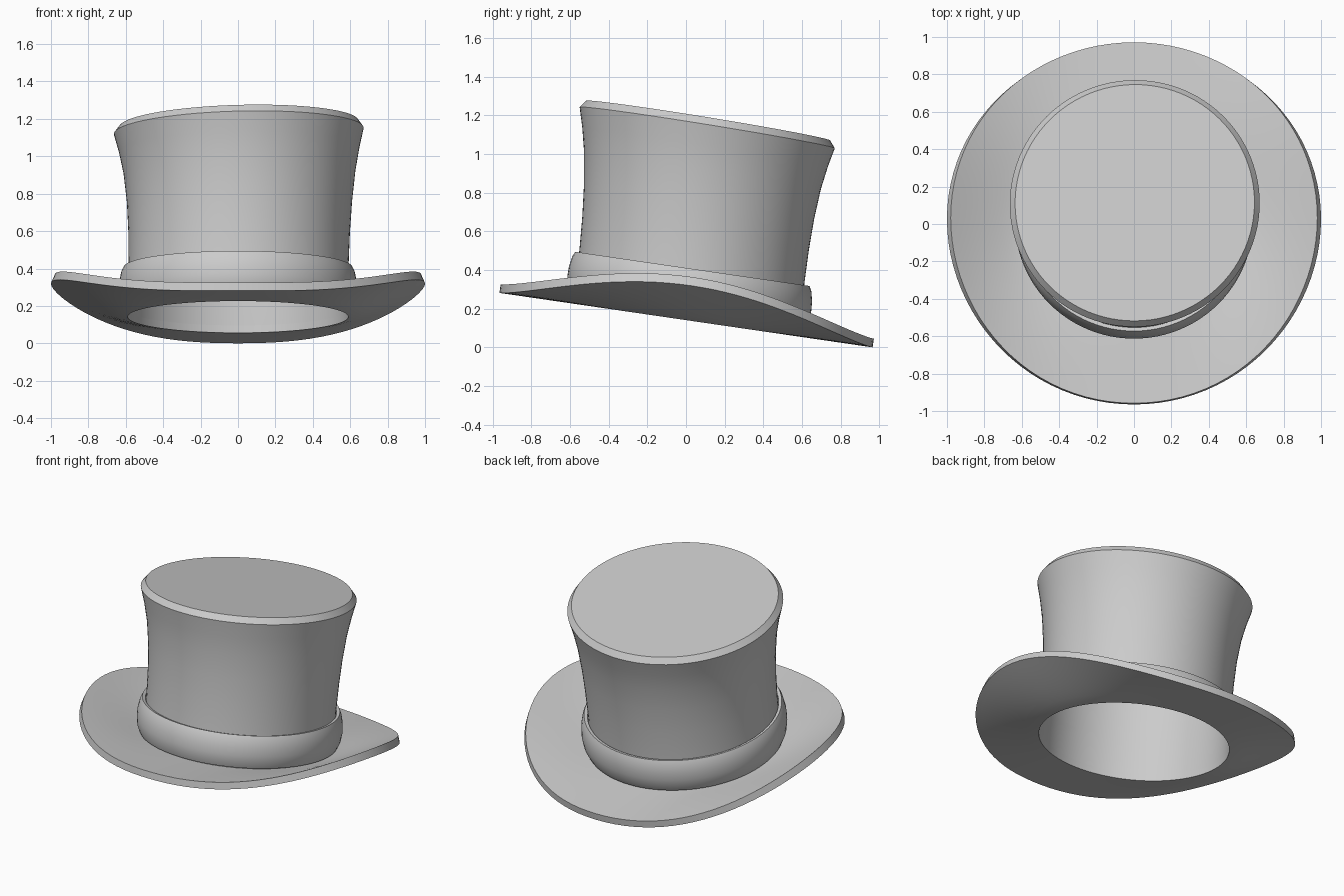
import bpy, bmesh, math

if "Cube" in bpy.data.objects:
    bpy.data.objects.remove(bpy.data.objects["Cube"])

SEGS = 96
TILT = math.radians(-8.3)   # hat leans towards the back
BASE_Z = 0.141

grey = bpy.data.materials.new("felt_grey")
grey.diffuse_color = (0.6, 0.6, 0.6, 1.0)
grey.use_nodes = True
grey.node_tree.nodes["Principled BSDF"].inputs["Base Color"].default_value = grey.diffuse_color


def loft(name, rings, point, closed=False, cap=False):
    """Skin a list of ring parameters; point(ring, angle) gives each vertex."""
    bm = bmesh.new()
    rows = [[bm.verts.new(point(r, 2 * math.pi * i / SEGS)) for i in range(SEGS)]
            for r in rings]
    pairs = list(zip(rows, rows[1:]))
    if closed:
        pairs.append((rows[-1], rows[0]))
    for a, b in pairs:
        for i in range(SEGS):
            j = (i + 1) % SEGS
            bm.faces.new((a[i], a[j], b[j], b[i]))
    if cap:
        bm.faces.new(rows[-1])
    bmesh.ops.recalc_face_normals(bm, faces=bm.faces)
    mesh = bpy.data.meshes.new(name)
    bm.to_mesh(mesh)
    bm.free()
    mesh.materials.append(grey)
    mesh.polygons.foreach_set("use_smooth", [True] * len(mesh.polygons))
    mesh.set_sharp_from_angle(angle=math.radians(30))
    obj = bpy.data.objects.new(name, mesh)
    bpy.context.collection.objects.link(obj)
    obj.rotation_euler.x = TILT
    obj.location.z = BASE_Z
    return obj


# Brim: flat front to back, curled up at the sides
THICK, INNER = 0.045, 0.59


def brim_point(ring, a):
    t, top = ring                      # t runs from the opening to the rim
    curl = abs(math.cos(a)) ** 2.7
    rx = INNER + (1.0 - INNER) * t
    ry = INNER + (0.975 - INNER) * t
    z = 0.18 * curl * t ** 1.3
    if top:                            # thickness follows the curled slope
        rx -= 0.02 * curl * t
        ry -= 0.02 * curl * t
        z += THICK
    return (rx * math.cos(a), ry * math.sin(a), z)


STEPS = 10
under = [(i / STEPS, False) for i in range(STEPS + 1)]
upper = [(i / STEPS, True) for i in range(STEPS, -1, -1)]
loft("brim", under + upper, brim_point, closed=True)


# Crown: flared, slightly crooked open-bottomed tube with a slanted flat top
def crown_point(ring, a):
    r, s = ring
    x, y = r * math.cos(a), r * math.sin(a)
    slant = s * s * (0.025 * x - 0.015 * y)
    bow = 0.004 + 0.01 * math.sin(math.pi * min(s, 1.0))
    return (x + bow * s, y - 0.035 * s, s + slant)


crown_profile = [(0.59, 0.04), (0.588, 0.28), (0.592, 0.45), (0.602, 0.62),
                 (0.62, 0.78), (0.643, 0.90), (0.668, 1.0), (0.64, 1.037)]
loft("crown", crown_profile, crown_point, cap=True)


# Hat band: bulging ring round the foot of the crown
def band_point(ring, a):
    r, s = ring
    return (r * math.cos(a), r * math.sin(a) - 0.02 * s, s)


band_profile = [(0.592, 0.05), (0.615, 0.055), (0.63, 0.09), (0.637, 0.14),
                (0.635, 0.19), (0.625, 0.24), (0.612, 0.267), (0.592, 0.262)]
loft("hat_band", band_profile, band_point, closed=True)
